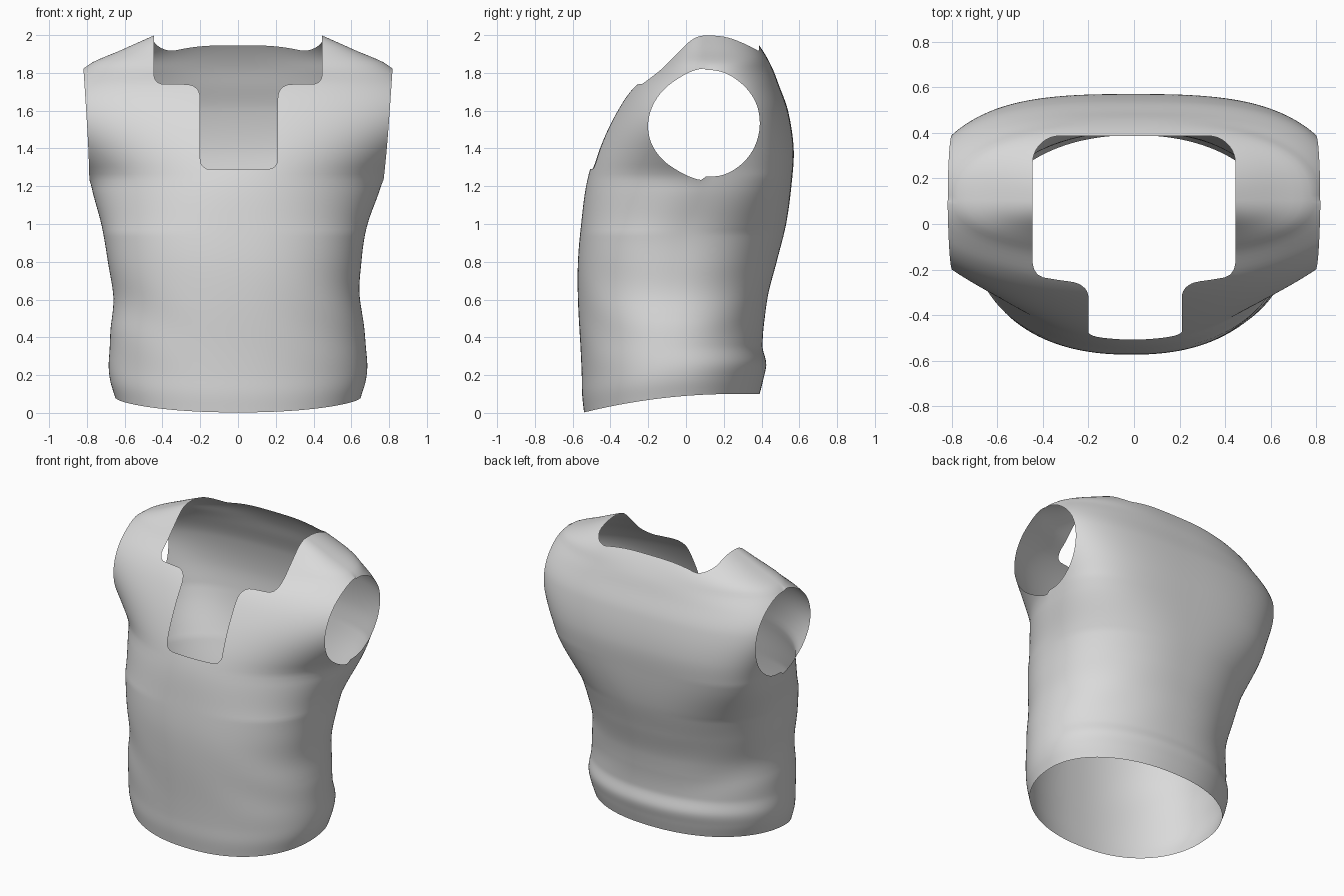
import bpy, bmesh, math
from mathutils import Vector

cube = bpy.data.objects.get("Cube")
if cube:
    bpy.data.objects.remove(cube)

# Fabric colour
fabric = bpy.data.materials.new("grey fabric")
fabric.use_nodes = True
fabric.diffuse_color = (0.7, 0.7, 0.7, 1)
fabric.node_tree.nodes["Principled BSDF"].inputs["Base Color"].default_value = (0.7, 0.7, 0.7, 1)

# Torso sections: height, half width, front y, back y, front and back roundness
SECTIONS = [
    (0.0, 0.65, -0.54, 0.39, 2.2, 2.15),
    (0.1, 0.675, -0.55, 0.41, 2.2, 2.15),
    (0.2, 0.685, -0.552, 0.425, 2.2, 2.15),
    (0.32, 0.68, -0.557, 0.405, 2.2, 2.15),
    (0.6, 0.655, -0.572, 0.43, 2.25, 2.2),
    (0.8, 0.67, -0.572, 0.48, 2.3, 2.3),
    (1.0, 0.705, -0.555, 0.53, 2.25, 2.45),
    (1.22, 0.772, -0.525, 0.56, 2.1, 2.7),
    (1.4, 0.79, -0.47, 0.57, 2.0, 2.8),
    (1.6, 0.805, -0.37, 0.54, 2.0, 2.7),
    (1.74, 0.815, -0.27, 0.49, 2.0, 2.6),
    (1.83, 0.815, -0.155, 0.455, 2.0, 2.6),
    (1.92, 0.62, -0.07, 0.405, 2.0, 3.2),
    (2.0, 0.44, 0.0, 0.345, 2.0, 3.2),
    (2.08, 0.25, 0.1, 0.27, 2.0, 3.0),
]
ARM_Y, ARM_Z, ARM_RY, ARM_RZ = 0.105, 1.53, 0.295, 0.28
RINGS, SIDES = 120, 200


def section(z):
    """Smoothly interpolated section values at a height."""
    last = len(SECTIONS) - 1
    i = 0
    while i < last - 1 and SECTIONS[i + 1][0] <= z:
        i += 1
    a, b = SECTIONS[i], SECTIONS[i + 1]
    p, q = SECTIONS[max(i - 1, 0)], SECTIONS[min(i + 2, last)]
    span = b[0] - a[0]
    t = (z - a[0]) / span
    out = []
    for k in range(1, len(a)):
        m0 = (b[k] - p[k]) / (b[0] - p[0]) * span
        m1 = (q[k] - a[k]) / (q[0] - a[0]) * span
        out.append((2*t**3 - 3*t*t + 1) * a[k] + (t**3 - 2*t*t + t) * m0
                   + (3*t*t - 2*t**3) * b[k] + (t**3 - t*t) * m1)
    return out


def sway(z):
    """The waist leans slightly to the right."""
    return -0.02 * math.exp(-((z - 0.92) / 0.33) ** 2)


def arm_plane(z):
    return 0.778 + 0.067 * (z - 1.22)


def half_widths(z):
    """Front and back half widths, widened so the arm planes trim a round hole."""
    width, front, back, nf, nb = section(z)
    rise = 1 - ((z - ARM_Z) / ARM_RZ) ** 2
    if rise <= 0:
        return width, width
    h = min(ARM_RY * math.sqrt(rise) * 2 / (back - front), 0.9)
    return [max(width, arm_plane(z) / (1 - h ** n) ** (1 / n)) for n in (nf, nb)]


def ring_points(z):
    front, back, nf, nb = section(z)[1:]
    centre, depth = (front + back) / 2, (back - front) / 2
    # Average over neighbouring heights to soften the underarm
    reach = 0.05 * min(max((z - 0.9) / 0.2, 0), max((1.9 - z) / 0.1, 0), 1)
    samples = [half_widths(z + reach * d / 4) for d in range(-4, 5)]
    wide_front, wide_back = [sum(s) / len(samples) for s in zip(*samples)]
    shift = (ARM_Y - centre) * min(max((z - 0.95) / 0.3, 0), 1)
    fade = max(0, 1 - z / 0.5)
    for k in range(SIDES):
        a = math.tau * k / SIDES
        c, s = math.cos(a), math.sin(a)
        width, n = (wide_back, nb) if s >= 0 else (wide_front, nf)
        x = width * math.copysign(abs(c) ** (2 / n), c)
        y = centre + depth * math.copysign(abs(s) ** (2 / n), s) + shift * c * c
        # Soft diagonal folds around the waist
        fold = 0.006 * math.exp(-((z - 0.5) / 0.28) ** 2)
        fold *= math.sin(17 * z + 9 * x) * c * c
        # The hem rises from front to back
        lift = 0.1 * (1 - (max(0, 0.25 - y) / 0.8) ** 2)
        yield Vector((x * (1 + fold) + sway(z), y + fold * s, z + lift * fade))


def rounded_box(u, v, half_u, half_v, radius):
    """Signed distance to a rounded rectangle."""
    du, dv = abs(u) - half_u + radius, abs(v) - half_v + radius
    return math.hypot(max(du, 0), max(dv, 0)) + min(max(du, dv), 0) - radius


def neck_opening(p):
    """Negative inside the stepped front and rounded back neckline."""
    if p.z < 1.2:
        return 1
    if p.y > 0:
        return rounded_box(p.x, p.y, 0.445, 0.387, 0.12)
    slot = rounded_box(p.x - 0.005, p.z - 2.29, 0.205, 1, 0.05)
    yoke = rounded_box(p.x, p.z - 2.74, 0.445, 1, 0.05)
    blend = max(0.08 - abs(slot - yoke), 0) / 0.08
    return min(slot, yoke) - blend * blend * 0.02


def arm_openings(p):
    """Negative outside the sloping armhole planes."""
    return arm_plane(p.z) - abs(p.x - sway(p.z)) if p.z > 1.15 else 1


def trim(bm, field):
    """Cut the surface along field = 0 and remove the negative side."""
    cuts = set()
    for edge in list(bm.edges):
        a, b = edge.verts
        inside = field(a.co) < 0
        if inside == (field(b.co) < 0):
            continue
        lo, hi = 0.0, 1.0
        for _ in range(14):
            mid = (lo + hi) / 2
            if (field(a.co.lerp(b.co, mid)) < 0) == inside:
                lo = mid
            else:
                hi = mid
        cuts.add(bmesh.utils.edge_split(edge, a, min(max(lo, 0.001), 0.999))[1])
    for face in list(bm.faces):
        ends = [v for v in face.verts if v in cuts]
        if len(ends) == 2:
            bmesh.utils.face_split(face, ends[0], ends[1])
    doomed = [f for f in bm.faces if sum(field(v.co) for v in f.verts if v not in cuts) < 0]
    bmesh.ops.delete(bm, geom=doomed, context='FACES')


# Vest surface, open at the hem
bm = bmesh.new()
top = SECTIONS[-1][0]
rings = [[bm.verts.new(p) for p in ring_points(top * i / RINGS)]
         for i in range(RINGS + 1)]
for low, high in zip(rings, rings[1:]):
    for k in range(SIDES):
        j = (k + 1) % SIDES
        bm.faces.new((low[k], low[j], high[j], high[k]))

# Neckline and armholes
trim(bm, neck_opening)
trim(bm, arm_openings)

for face in bm.faces:
    face.smooth = True
mesh = bpy.data.meshes.new("vest")
bm.to_mesh(mesh)
bm.free()
mesh.materials.append(fabric)
vest = bpy.data.objects.new("vest", mesh)
bpy.context.scene.collection.objects.link(vest)
